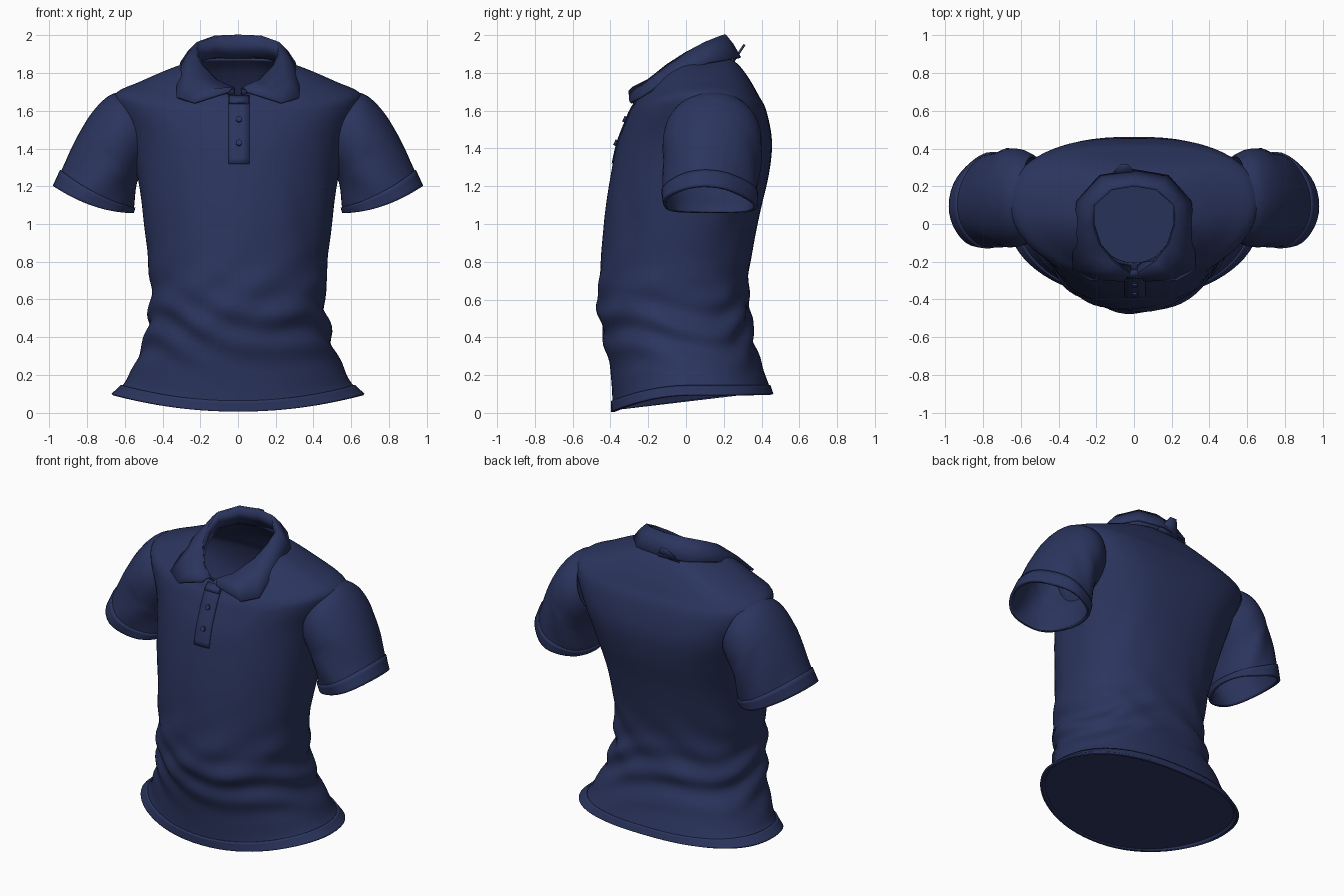
import bpy, bmesh, math
from mathutils import Vector
from mathutils.bvhtree import BVHTree

cube = bpy.data.objects.get("Cube")
if cube:
    bpy.data.objects.remove(cube)

navy = bpy.data.materials.new("navy cloth")
navy.use_nodes = True
colour = (0.024, 0.035, 0.112, 1)
navy.diffuse_color = colour
navy.node_tree.nodes["Principled BSDF"].inputs["Base Color"].default_value = colour


def make_object(name, verts, faces, thickness=0.0, offset=-1, angle=40):
    mesh = bpy.data.meshes.new(name)
    mesh.from_pydata(verts, [], faces)
    bm = bmesh.new()
    bm.from_mesh(mesh)
    bmesh.ops.remove_doubles(bm, verts=bm.verts, dist=0.0005)
    bmesh.ops.delete(bm, geom=[v for v in bm.verts if not v.link_faces], context="VERTS")
    bm.to_mesh(mesh)
    bm.free()
    mesh.materials.append(navy)
    obj = bpy.data.objects.new(name, mesh)
    bpy.context.collection.objects.link(obj)
    if thickness:
        solid = obj.modifiers.new("cloth thickness", "SOLIDIFY")
        solid.thickness, solid.offset = thickness, offset
    bpy.ops.object.select_all(action="DESELECT")
    obj.select_set(True)
    bpy.context.view_layer.objects.active = obj
    bpy.ops.object.shade_smooth_by_angle(angle=math.radians(angle))
    return obj


def smooth_rows(rows, steps):
    """Catmull-Rom interpolation between rows of numbers."""
    rows = [Vector(r) for r in rows]
    result = []
    for i in range(len(rows) - 1):
        a, b, c, d = rows[max(i - 1, 0)], rows[i], rows[i + 1], rows[min(i + 2, len(rows) - 1)]
        for k in range(steps):
            t = k / steps
            result.append(b + (c - a) * (t / 2) + (a * 2 - b * 5 + c * 4 - d) * (t * t / 2)
                          + (b * 3 - a - c * 3 + d) * (t ** 3 / 2))
    return result + [rows[-1]]


def loft(rings, closed=True):
    verts = [tuple(p) for ring in rings for p in ring]
    n = len(rings[0])
    faces = []
    for r in range(len(rings) - 1):
        for i in range(n if closed else n - 1):
            j = (i + 1) % n
            faces.append((r * n + i, r * n + j, (r + 1) * n + j, (r + 1) * n + i))
    return verts, faces


def sign_pow(value, power):
    return math.copysign(abs(value) ** power, value)


def bump(value, centre, width):
    return math.exp(-((value - centre) / width) ** 2)


SIDES = 72


def body_ring(row, grow=0.0):
    """Ring from half width, front y, back y, and heights of front, side and back."""
    half, front, back, z_front, z_side, z_back = row
    # the widest point moves back towards the shoulders
    upper = bump(z_side, 1.55, 0.3)
    middle = (front + back) / 2 + 0.08 * upper
    square_back = 0.82 - 0.17 * upper
    ring = []
    for i in range(SIDES):
        a = math.tau * i / SIDES
        c, s = math.cos(a), math.sin(a)
        x = half * sign_pow(c, 0.97 if s < 0 else square_back)
        y = middle + ((front - middle) * -s if s < 0 else (back - middle) * s ** 0.85)
        z = z_side + ((z_front if s < 0 else z_back) - z_side) * s * s
        # gathered folds around the waist, and soft pulls on the chest
        fold = 0.014 * bump(z, 0.46, 0.17) * math.sin(34 * z + 5 * c + 2 * math.sin(3 * a))
        fold += 0.007 * bump(z, 0.62, 0.2) * math.sin(22 * z - 9 * c + 1)
        fold += 0.006 * bump(z, 1.05, 0.25) * math.sin(14 * abs(c) + 7 * z) * abs(c)
        k = 1 + (fold + grow) / 0.45
        ring.append((x * k, middle + (y - middle) * k, z))
    return ring


# body: hem up to the neck opening
body_rows = smooth_rows([
    (.66, -.39, .455, .005, .10, .10),
    (.60, -.39, .435, .08, .16, .16),
    (.55, -.40, .40, .22, .26, .26),
    (.50, -.43, .365, .36, .37, .37),
    (.475, -.46, .345, .5, .5, .5),
    (.465, -.465, .33, .65, .65, .65),
    (.475, -.45, .345, .82, .82, .82),
    (.50, -.43, .39, 1.05, 1.05, 1.05),
    (.54, -.40, .44, 1.25, 1.27, 1.27),
    (.59, -.365, .455, 1.42, 1.46, 1.44),
    (.655, -.32, .425, 1.54, 1.63, 1.6),
    (.64, -.295, .385, 1.6, 1.70, 1.68),
    (.52, -.27, .34, 1.64, 1.755, 1.76),
    (.37, -.25, .29, 1.67, 1.82, 1.83),
    (.23, -.21, .235, 1.69, 1.87, 1.88),
], 6)
body_verts, body_faces = loft([body_ring(r) for r in body_rows])
surface = BVHTree.FromPolygons([Vector(v) for v in body_verts], body_faces)


def in_armhole(face):
    centre = sum((Vector(body_verts[i]) for i in face), Vector()) / len(face)
    return abs(centre.x) > 0.4 and ((centre.y - 0.13) / 0.185) ** 2 + ((centre.z - 1.5) / 0.165) ** 2 < 1


# the body is open where the sleeves join
make_object("body", body_verts, [f for f in body_faces if not in_armhole(f)], 0.012)

# hem band and the closed underside
make_object("hem_band", *loft([body_ring(r, 0.008) for r in body_rows[:6]]), 0.012)
base = body_ring(body_rows[1], -0.012)
make_object("underside", base, [tuple(reversed(range(SIDES)))])


def sleeve_ring(row, side, grow=0.0, sides=40):
    """Ring spanning an outer and an inner point, with a depth centre and radius."""
    ox, oz, ix, iz, yc, yr = row
    sag = 0.035 * min(1, max(0, (1.6 - oz) / 0.4))
    ring = []
    for i in range(sides):
        a = math.tau * i / sides
        c = math.cos(a) * (1 + grow / 0.22)
        s = math.sin(a) * (1 + grow / 0.25)
        wave = 0.006 * math.sin(5 * a + 16 * oz) * (1 if oz < 1.55 else 0)
        ring.append((side * ((ox + ix) / 2 + (ox - ix) / 2 * c),
                     yc + (yr + wave) * s - 0.03 * c * sag / 0.035,
                     (oz + iz) / 2 + (oz - iz) / 2 * c - sag * math.sin(a) ** 2))
    return ring if side < 0 else ring[::-1]


# sleeves with turned cuffs
sleeve_rows = smooth_rows([
    (.60, 1.705, .47, 1.33, .14, .225),
    (.685, 1.68, .51, 1.27, .14, .255),
    (.775, 1.59, .535, 1.22, .138, .262),
    (.86, 1.45, .545, 1.16, .135, .256),
    (.925, 1.31, .55, 1.10, .13, .248),
    (.975, 1.20, .56, 1.06, .125, .24),
], 5)
for side, label in ((1, "left"), (-1, "right")):
    rings = [sleeve_ring(r, side) for r in sleeve_rows]
    make_object(label + "_sleeve", *loft(rings), 0.012)
    rings = [sleeve_ring(r, side, 0.008) for r in sleeve_rows[-5:]]
    make_object(label + "_cuff", *loft(rings), 0.018)

# collar: half paths from the front to the back of the neck
stand = [(.02, -.21, 1.67), (.10, -.20, 1.69), (.18, -.11, 1.75), (.215, .0, 1.82),
         (.215, .10, 1.86), (.13, .20, 1.88), (0, .23, 1.88)]
fold = [(.02, -.26, 1.72), (.11, -.20, 1.76), (.19, -.10, 1.84), (.22, .0, 1.905),
        (.215, .10, 1.96), (.12, .185, 1.995), (0, .205, 2.0)]
edge = [(.05, -.30, 1.70), (.23, -.295, 1.642), (.325, -.24, 1.672), (.318, -.05, 1.795),
        (.30, .12, 1.855), (.18, .255, 1.875), (0, .285, 1.88)]
stand, fold, edge = ([Vector(p) for p in path] for path in (stand, fold, edge))


def whole(path):
    return [tuple(p) for p in path] + [(-p[0], p[1], p[2]) for p in reversed(path[:-1])]


# the leaf arches slightly between the fold and its outer edge
arch = [(f + e) / 2 + Vector((0, 0, 0.01)) for f, e in zip(fold, edge)]
make_object("collar_leaf", *loft([whole(edge), whole(arch), whole(fold)], False), 0.014, 0)
make_object("collar_stand", *loft([whole(stand), whole(fold)], False), 0.012, 0)

# raised flap at the back of the collar
make_object("collar_back_flap",
            [(-.13, .25, 1.86), (.03, .25, 1.86), (-.03, .31, 1.95), (-.07, .31, 1.95)],
            [(0, 1, 2, 3)], 0.012, 0)


def front_point(x, z, lift):
    hit = surface.ray_cast(Vector((x, -2, z)), Vector((0, 1, 0)))[0]
    return (x, (hit.y if hit else -.25) - lift, z)


# button placket laid on the chest
heights = [1.32 + 0.03 * i for i in range(13)]
strips = [[front_point(x, z, 0.004) for x in (-.05, -.02, .02, .06)] for z in heights]
make_object("placket", *loft(strips, False), 0.006, 0)
overlap = [[front_point(x, z, 0.014) for x in (-.045, 0, .055)] for z in (1.64, 1.66, 1.68)]
make_object("placket_top_fold", *loft(overlap, False), 0.012, 0)

# buttons
for number, z in enumerate((1.43, 1.555), 1):
    bpy.ops.mesh.primitive_cylinder_add(vertices=16, radius=0.016, depth=0.016,
                                        location=front_point(.005, z, 0.01),
                                        rotation=(math.radians(66), 0, 0))
    button = bpy.context.object
    button.name = "button_%d" % number
    button.data.materials.append(navy)
